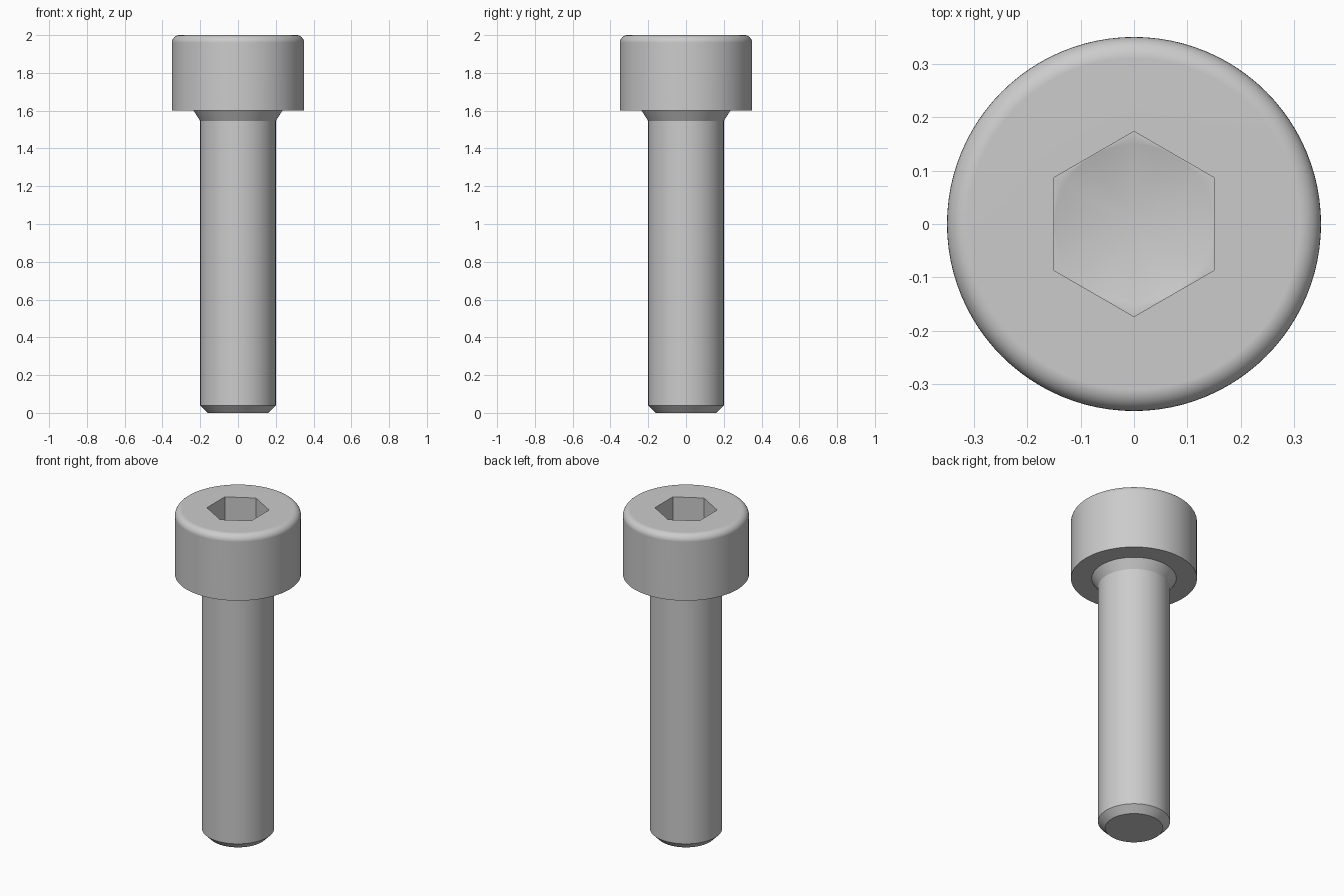
import bpy, bmesh, math

# Remove the default cube
cube = bpy.data.objects.get("Cube")
if cube:
    bpy.data.objects.remove(cube, do_unlink=True)

SEGMENTS = 96          # multiple of 12, so the hexagon corners fall on vertices
HEAD_R, RIM = 0.35, 0.04
SHANK_R, CHAMFER = 0.2, 0.04
HEX_APOTHEM = 0.15
TOP, UNDERHEAD = 2.0, 1.6
SOCKET_FLOOR, SOCKET_TIP = 1.8, 1.76

# Plain steel
steel = bpy.data.materials.new("grey steel")
steel.use_nodes = True
colour = (0.6, 0.6, 0.6, 1)
steel.diffuse_color = colour
steel.node_tree.nodes["Principled BSDF"].inputs["Base Color"].default_value = colour


def hexagon(angle):
    """Radius of a hexagon with corners on the y axis."""
    sixth = math.pi / 3
    return HEX_APOTHEM / math.cos((angle + sixth / 2) % sixth - sixth / 2)


def circle(radius):
    return lambda angle: radius


def add_ring(bm, radius_at, z):
    ring = []
    for i in range(SEGMENTS):
        a = math.tau * i / SEGMENTS
        r = radius_at(a)
        ring.append(bm.verts.new((r * math.cos(a), r * math.sin(a), z)))
    return ring


# Tip chamfer, shank, flared neck and bearing face
sections = [(circle(SHANK_R - CHAMFER), 0), (circle(SHANK_R), CHAMFER),
            (circle(SHANK_R), 1.545), (circle(0.235), UNDERHEAD),
            (circle(HEAD_R), UNDERHEAD)]

# Rounded head rim
for step in range(9):
    t = math.pi / 2 * step / 8
    sections.append((circle(HEAD_R - RIM + RIM * math.cos(t)),
                     TOP - RIM + RIM * math.sin(t)))

# Hexagonal socket with a shallow drilled floor
sections += [(hexagon, TOP), (hexagon, SOCKET_FLOOR),
             (circle(HEX_APOTHEM - 0.001), SOCKET_FLOOR)]

# Skin the sections into one closed solid
bm = bmesh.new()
rings = [add_ring(bm, *section) for section in sections]
bm.faces.new(list(reversed(rings[0])))
for low, high in zip(rings, rings[1:]):
    for i in range(SEGMENTS):
        j = (i + 1) % SEGMENTS
        bm.faces.new((low[i], low[j], high[j], high[i]))
apex = bm.verts.new((0, 0, SOCKET_TIP))
for i in range(SEGMENTS):
    bm.faces.new((rings[-1][i], rings[-1][(i + 1) % SEGMENTS], apex))
bmesh.ops.recalc_face_normals(bm, faces=bm.faces)

mesh = bpy.data.meshes.new("socket_head_screw")
bm.to_mesh(mesh)
bm.free()
mesh.materials.append(steel)
screw = bpy.data.objects.new("socket_head_screw", mesh)
bpy.context.collection.objects.link(screw)

# Smooth round surfaces, crisp machined edges
bpy.ops.object.select_all(action="DESELECT")
screw.select_set(True)
bpy.context.view_layer.objects.active = screw
bpy.ops.object.shade_smooth_by_angle(angle=math.radians(30))
normals = screw.modifiers.new("flat_face_normals", "WEIGHTED_NORMAL")
normals.keep_sharp = True
